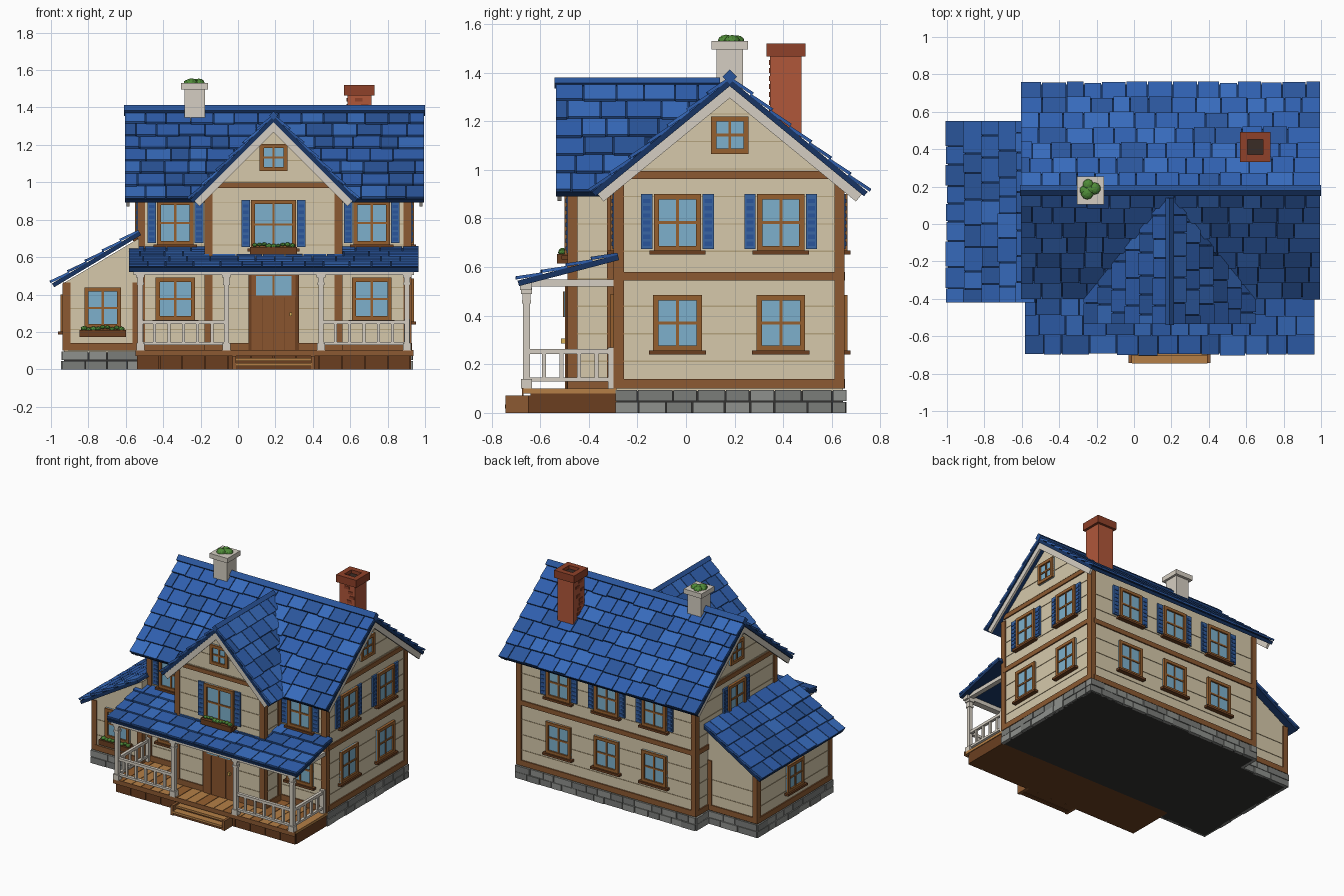
import bpy, bmesh, random
from math import radians, sqrt, atan2
from mathutils import Vector, Matrix

if "Cube" in bpy.data.objects:
    bpy.data.objects.remove(bpy.data.objects["Cube"])

random.seed(4)
ID = Matrix.Identity(4)
COL = dict(wall="D6C9AB", seam="B5A37F", wood="8C5A32", dark="6B3F20", deck="B57F46", white="D5CEC2", glass="7DB0CC",
           frame="96602F", blue1="2F5FAE", blue2="376BBC", blue3="2A559B", navy="173462", shutter="3A66A4", stone1="8F918D",
           stone2="7B7D7A", mortar="333231", brick="B0573A", brick2="8F4129", soot="3A2C26", leaf="4F8B38", gold="D8B25A", door="8A552E")
parts = {}


def material(name):
    m = bpy.data.materials.get(name)
    if not m:
        m = bpy.data.materials.new(name)
        rgb = [int(COL[name][i:i + 2], 16) / 255 for i in (0, 2, 4)]
        m.diffuse_color = [((c + .055) / 1.055) ** 2.4 for c in rgb] + [1]
        m.use_nodes = True
        m.node_tree.nodes["Principled BSDF"].inputs["Base Color"].default_value = m.diffuse_color
    return m


def part(name, mat):
    bm, mats = parts.setdefault(name, (bmesh.new(), []))
    if mat not in mats:
        mats.append(mat)
    return bm, mats.index(mat)


def box(name, mat, lo, hi, M=ID):
    bm, k = part(name, mat)
    v = [bm.verts.new(M @ Vector((x, y, z))) for x in (lo[0], hi[0]) for y in (lo[1], hi[1]) for z in (lo[2], hi[2])]
    for f in ((0, 1, 3, 2), (4, 6, 7, 5), (0, 4, 5, 1), (2, 3, 7, 6), (0, 2, 6, 4), (1, 5, 7, 3)):
        bm.faces.new([v[i] for i in f]).material_index = k


def prism(name, mat, pts, depth, M):
    bm, k = part(name, mat)
    a, b = [[bm.verts.new(M @ Vector((x, y, z))) for x, y in pts] for z in (0, -depth)]
    fs = [bm.faces.new(a), bm.faces.new(b[::-1])]
    fs += [bm.faces.new((a[i - 1], b[i - 1], b[i], a[i])) for i in range(len(a))]
    for f in fs:
        f.material_index = k


def blob(name, c, r):
    bm, k = part(name, "leaf")
    g = bmesh.ops.create_icosphere(bm, subdivisions=2, radius=r, matrix=Matrix.Translation(c) @ Matrix.Diagonal((1, 1, .7, 1)))
    for f in {f for v in g["verts"] for f in v.link_faces}:
        f.material_index = k


def face(x, y, deg):
    """Wall frame: local x along the wall, y up, z outward."""
    return Matrix.Translation((x, y, 0)) @ Matrix.Rotation(radians(deg), 4, 'Z') @ Matrix.Rotation(radians(90), 4, 'X')


def window(M, u, z0, z1, w, shutters=False, sill=True):
    h, t = w / 2, .022
    box("window_glass", "glass", (u - h, z0, 0), (u + h, z1, .008), M)
    for s in (-1, 1):
        a, b = sorted((u + s * h, u + s * (h - t)))
        box("window_frames", "frame", (a, z0, 0), (b, z1, .02), M)
        if shutters:
            a, b = sorted((u + s * (h + .006), u + s * (h + .052)))
            box("shutters", "shutter", (a, z0 + .01, 0), (b, z1, .012), M)
            for i in range(7):
                z = z0 + .022 + i * (z1 - z0 - .03) / 7
                box("shutters", "blue3", (a + .008, z, 0), (b - .008, z + .017, .016), M)
    for z in (z0, z1 - t):
        box("window_frames", "frame", (u - h, z, 0), (u + h, z + t, .02), M)
    zm = (z0 + z1) / 2
    box("window_bars", "frame", (u - .006, z0, 0), (u + .006, z1, .014), M)
    box("window_bars", "frame", (u - h, zm - .006, 0), (u + h, zm + .006, .014), M)
    if sill:
        box("window_sills", "dark", (u - h - .018, z0 - .014, 0), (u + h + .018, z0 + .002, .032), M)


def trim(M, a, b, top, bands, apex=None):
    """Corner posts, horizontal wood bands and siding seams of one wall."""
    for s in (a - .006, b - .034):
        box("corner_posts", "wood", (s, .1, -.034), (s + .04, top, .008), M)
    for z0, z1 in bands:
        box("wall_bands", "wood", (a + .02, z0, 0), (b - .02, z1, .009), M)
    z = .21
    while z < (apex or top) - .08:
        k = 0 if z < top else (b - a) / 2 * (z - top) / (apex - top)
        box("siding_seams", "seam", (a + k, z, 0), (b - k, z + .005, .003), M)
        z += .113


def stones(M, a, b):
    for r in range(2):
        u = a
        while u < b - .001:
            e = u + random.uniform(.08, .15)
            e = b if b - e < .05 else e
            box("foundation_stones", random.choice(("stone1", "stone2")), (u, r * .049, -.01),
                (e - .005, r * .049 + .045, random.uniform(.01, .016)), M)
            u = e


def roof(name, o, u, d, L, S, rows, rakes=(), skip=None):
    """Deck plus overlapping tilted shingles; d points down the slope."""
    u, d = Vector(u).normalized(), Vector(d).normalized()
    n = u.cross(d)
    n = -n if n.z < 0 else n
    M = Matrix((u, d, n)).transposed().to_4x4()
    M.translation = o
    box(name + "_deck", "navy", (0, 0, -.02), (L, S, .003), M)
    step = S / rows
    for r in range(rows):
        T = M @ Matrix.Translation((0, r * step, 0)) @ Matrix.Rotation(atan2(.011, step), 4, 'X')
        a = 0
        e = random.uniform(.05, .12)
        while a < L - .001:
            e = L if L - e < .04 else e
            if not (skip and skip(T @ Vector(((a + e) / 2, step / 2, 0)))):
                box(name + "_shingles", random.choice(("blue1", "blue2", "blue3", "blue1")), (a, 0, -.002),
                    (e - (.005 if e < L else 0), step + random.uniform(-.004, .007), .011), T)
            a, e = e, e + random.uniform(.09, .15)
    for a in rakes:
        box(name + "_rake_boards", "white", (a, 0, -.058), (a + .016, S - .012, -.012), M)


FRONT, RIGHT, BACK, LEFT = face(0, -.29, 0), face(.92, 0, 90), face(0, .645, 180), face(-.53, 0, -90)
BAY, WF, WL, WB = face(0, -.48, 0), face(0, -.36, 0), face(-.93, 0, -90), face(0, .5, 180)

# Walls: main block, front bay, lean-to wing
prism("main_walls", "wall", [(-.29, .09), (.645, .09), (.645, .962), (.18, 1.34), (-.29, .958)], 1.45, RIGHT)
prism("bay_walls", "wall", [(-.17, .09), (.55, .09), (.55, .955), (.19, 1.31), (-.17, .955)], .55, BAY)
prism("wing_walls", "wall", [(-.93, .09), (-.53, .09), (-.53, .7), (-.93, .462)], .86, WF)
MID, BASE = (.545, .58), (.1, .14)
for M in (RIGHT, LEFT):
    a, b = (-.29, .645) if M is RIGHT else (-.645, .29)
    trim(M, a, b, .95, [BASE, MID, (.962, .995)], 1.34)
trim(FRONT, -.53, .92, .95, [BASE, MID])
trim(BACK, -.92, .53, .95, [BASE, MID])
trim(BAY, -.17, .55, .94, [BASE], 1.3)
box("wall_bands", "wood", (-.11, .97, 0), (.49, 1, .009), BAY)
for M in (face(.55, 0, 90), face(-.17, 0, -90)):
    s = 1 if M[0][2] > 0 else -1
    a, b = sorted((-.48 * s, -.29 * s))
    trim(M, a, b, .94, [BASE])
trim(WF, -.93, -.53, .465, [BASE])
trim(WB, .53, .93, .465, [BASE])
trim(WL, -.5, .36, .46, [BASE])

# Foundation
box("foundation_core", "mortar", (-.53, -.29, 0), (.92, .645, .1))
box("foundation_core", "mortar", (-.93, -.36, 0), (-.53, .5, .1))
for M, a, b in ((RIGHT, -.29, .66), (BACK, -.93, .54), (LEFT, -.65, -.5), (WF, -.94, -.53), (WL, -.51, .37), (WB, .53, .94)):
    stones(M, a, b)

# Roofs
SM = sqrt(1 + .82 ** 2) * .565
for s in (-1, 1):
    roof("main_roof", (-.605, .18, 1.37), (1, 0, 0), (0, s, -.82), 1.6, SM, 7, (.008, 1.576))
    roof("gable_roof", (.19, -.535, 1.35), (0, 1, 0), (s, 0, -1), .68, .445 * sqrt(2), 6, (.006,),
         lambda p: p.y > -.3 and p.z < 1.32 - .82 * abs(p.y - .18))
roof("wing_roof", (-.528, -.42, .735), (0, 1, 0), (-1, 0, -.6), .97, .465 * sqrt(1.36), 5)
roof("porch_roof", (-.583, -.28, .648), (1, 0, 0), (0, -1, -.26), 1.548, .412 * sqrt(1.0676), 4)
for n, c, ax, L in (("main_ridge_cap", (-.61, .18, 1.383), 'X', 1.61), ("gable_ridge_cap", (.19, -.54, 1.357), 'Y', .68)):
    q = .021 if ax == 'X' else .016
    hi = (L, q, q) if ax == 'X' else (q, L, q)
    lo = (0, -q, -q) if ax == 'X' else (-q, 0, -q)
    box(n, "blue3", lo, hi, Matrix.Translation(c) @ Matrix.Rotation(radians(45), 4, ax))

# Windows
for u in (-.335, .715):
    window(FRONT, u, .665, .9, .195, True)
    window(FRONT, u, .262, .49, .21)
for u in (-.035, .39):
    window(RIGHT, u, .665, .9, .195, True)
    window(RIGHT, u, .255, .485, .2)
for u in (-.58, -.19, .2):
    window(BACK, u, .665, .9, .195, True)
    window(BACK, u, .255, .485, .2)
window(LEFT, -.18, .7, .92, .195, True)
window(RIGHT, .18, 1.065, 1.22, .155, False, False)
window(LEFT, -.18, 1.065, 1.22, .155, False, False)
window(BAY, .19, 1.06, 1.205, .148, False, False)
window(BAY, .19, .645, .905, .24, True)
window(WF, -.723, .22, .437, .195)
window(WL, -.07, .2, .4, .19)

# Flower boxes
for M, u, z in ((BAY, .19, .615), (WF, -.723, .172)):
    box("flower_boxes", "dark", (u - .125, z, 0), (u + .125, z + .038, .05), M)
    for i in range(9):
        blob("flower_box_plants", M @ Vector((u - .1 + i * .025, z + .042 + random.uniform(0, .012), .028)), random.uniform(.013, .019))

# Front door
box("front_door", "dark", (.055, .1, 0), (.325, .52, .012), BAY)
for i in range(4):
    box("front_door", "door", (.072 + i * .059, .1, 0), (.129 + i * .059, .39, .018), BAY)
box("front_door", "door", (.072, .385, 0), (.308, .52, .018), BAY)
box("door_glass", "glass", (.095, .395, 0), (.285, .5, .022), BAY)
box("door_bar", "frame", (.185, .395, 0), (.195, .5, .025), BAY)
box("door_knob", "gold", (.275, .285, 0), (.29, .305, .034), BAY)

# Porch deck, skirt and steps
box("porch_base", "dark", (-.54, -.64, 0), (.925, -.285, .08))
n = 20
for i in range(n):
    x = -.545 + i * 1.48 / n
    box("porch_planks", "deck" if i % 3 else "frame", (x, -.67, .08), (x + 1.48 / n - .004, -.285, .1))
box("porch_edge", "wood", (-.547, -.675, .07), (.937, -.668, .103))
for i in range(12):
    x = -.54 + i * .122
    box("porch_skirt", "dark", (x, -.65, 0), (x + .118, -.63, .072))
for x in (-.03, .39):
    box("step_sides", "wood", (x, -.742, 0), (x + .02, -.64, .072))
box("step_treads", "deck", (-.012, -.705, .045), (.392, -.64, .06))
box("step_treads", "deck", (-.012, -.745, .018), (.392, -.69, .034))
box("step_risers", "dark", (-.012, -.735, 0), (.392, -.7, .018))
box("step_risers", "dark", (-.012, -.695, 0), (.392, -.65, .045))

# Porch posts, beam and railings
for x in (-.522, -.062, .444, .904):
    for h, z0, z1 in ((.022, .1, .14), (.014, .14, .45), (.019, .45, .465), (.016, .465, .49), (.023, .49, .515)):
        box("porch_posts", "white", (x - h, -.656 - h, z0), (x + h, -.656 + h, z1))
box("porch_beam", "white", (-.56, -.682, .505), (.942, -.636, .54))
for x in (-.54, .886):
    box("porch_beam", "white", (x, -.65, .52), (x + .036, -.29, .548))
    box("rail_wall_posts", "white", (x + .002, -.32, .1), (x + .034, -.285, .27))


def railing(M, L, k):
    for z, h in ((.13, .016), (.242, .02)):
        box("porch_rails", "white", (0, -.011, z), (L, .011, z + h), M)
    for i in range(1, k):
        box("porch_balusters", "white", (L * i / k - .008, -.008, .14), (L * i / k + .008, .008, .25), M)


for x in (-.522, .444):
    railing(Matrix.Translation((x, -.656, 0)), .46, 6)
for x in (-.522, .904):
    railing(Matrix.Translation((x, -.656, 0)) @ Matrix.Rotation(radians(90), 4, 'Z'), .36, 5)

# Brick chimney with hollow cap
box("brick_chimney", "brick", (.585, .345, 1.0), (.713, .475, 1.47))
for a, b in (((.567, .332), (.607, .492)), ((.691, .332), (.731, .492)), ((.607, .332), (.691, .372)), ((.607, .452), (.691, .492))):
    box("brick_chimney_cap", "brick2", (*a, 1.465), (*b, 1.52))
box("chimney_flue", "soot", (.6, .365, 1.46), (.7, .46, 1.495))
for M in (face(0, .345, 0), face(.585, 0, -90)):
    a = .587 if abs(M[0][0]) > .5 else -.473
    for i in range(8):
        u, z = a + random.uniform(0, .085), 1.2 + .033 * i
        box("chimney_bricks", "brick2", (u, z, 0), (u + .04, z + .02, .004), M)

# Pale chimney used as a planter
box("pale_chimney", "white", (-.287, .125, 1.25), (-.177, .235, 1.5))
box("pale_chimney_cap", "white", (-.305, .105, 1.495), (-.16, .255, 1.53))
for x, y, r in ((-.25, .165, .034), (-.21, .19, .032), (-.245, .21, .03), (-.265, .18, .026), (-.235, .185, .03)):
    blob("chimney_plants", (x, y, 1.532), r)

# Turn the collected parts into objects
for name, (bm, mats) in parts.items():
    bmesh.ops.recalc_face_normals(bm, faces=bm.faces)
    me = bpy.data.meshes.new(name)
    bm.to_mesh(me)
    bm.free()
    for m in mats:
        me.materials.append(material(m))
    bpy.context.collection.objects.link(bpy.data.objects.new(name, me))
